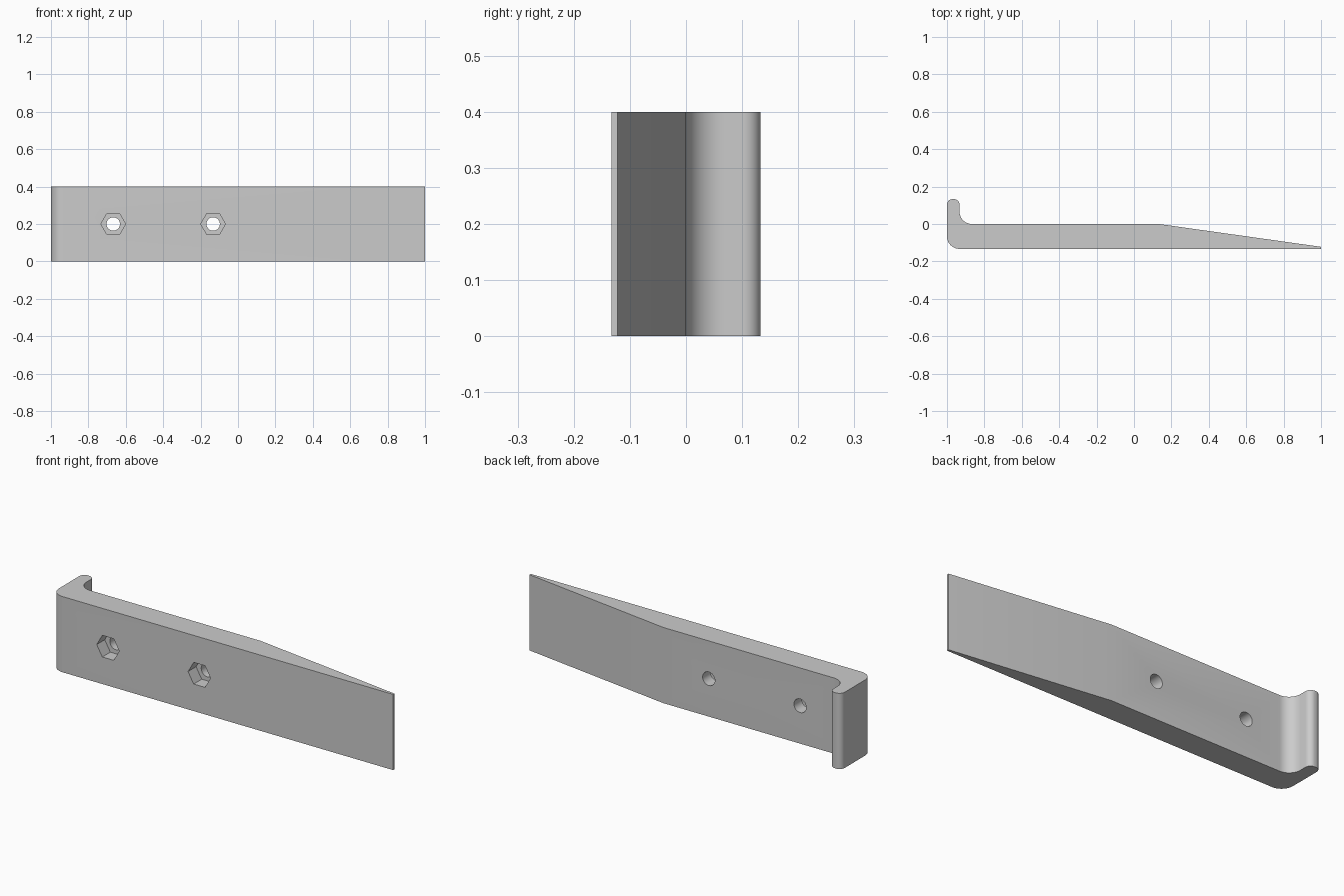
import bpy, bmesh
from math import cos, sin, pi, radians
from mathutils import Matrix

cube = bpy.data.objects.get("Cube")
if cube:
    bpy.data.objects.remove(cube, do_unlink=True)

HEIGHT = 0.4
grey = bpy.data.materials.new("plain grey")
grey.use_nodes = True
colour = (0.6, 0.6, 0.6, 1)
grey.diffuse_color = colour
grey.node_tree.nodes["Principled BSDF"].inputs["Base Color"].default_value = colour


def arc(cx, cy, r, start, end, steps=12):
    """Points of a rounded corner, angles in degrees."""
    angles = [radians(start + (end - start) * i / steps) for i in range(steps + 1)]
    return [(cx + r * cos(a), cy + r * sin(a)) for a in angles]


def make_object(name, bm):
    bmesh.ops.recalc_face_normals(bm, faces=bm.faces)
    mesh = bpy.data.meshes.new(name)
    bm.to_mesh(mesh)
    bm.free()
    mesh.materials.append(grey)
    obj = bpy.data.objects.new(name, mesh)
    bpy.context.collection.objects.link(obj)
    return obj


def bore(name, x, y0, y1, radius, sides, turn=0):
    """Prism along y used as a hidden cutter."""
    bm = bmesh.new()
    place = (Matrix.Translation((x, (y0 + y1) / 2, HEIGHT / 2))
             @ Matrix.Rotation(pi / 2, 4, 'X') @ Matrix.Rotation(turn, 4, 'Z'))
    bmesh.ops.create_cone(bm, cap_ends=True, segments=sides, radius1=radius,
                          radius2=radius, depth=y1 - y0, matrix=place)
    obj = make_object(name, bm)
    obj.hide_render = True
    obj.hide_set(True)
    return obj


# Hooked, tapering bar: plan outline extruded upward
tip = 0.03
outline = [(1, -0.133), (1, -0.122), (0.133, 0)]
outline += arc(-0.866, 0.067, 0.067, 270, 180)
outline += arc(-0.933 - tip, 0.133 - tip, tip, 0, 90)
outline += arc(-1 + tip, 0.133 - tip, tip, 90, 180)
outline += arc(-0.933, -0.066, 0.067, 180, 270)
bm = bmesh.new()
base = bm.faces.new([bm.verts.new((x, y, 0)) for x, y in outline])
top = bmesh.ops.extrude_face_region(bm, geom=[base])
bmesh.ops.translate(bm, vec=(0, 0, HEIGHT),
                    verts=[v for v in top["geom"] if isinstance(v, bmesh.types.BMVert)])
bar = make_object("hooked_bar", bm)

# Two bolt holes, each with a hexagonal nut pocket in the front
for i, x in enumerate((-0.667, -0.133), 1):
    cutters = (bore(f"nut_pocket_cutter_{i}", x, -0.2, -0.066, 0.066, 6, pi / 2 + pi / 3),
               bore(f"bolt_hole_cutter_{i}", x, -0.1, 0.1, 0.036, 32))
    for cutter in cutters:
        cut = bar.modifiers.new(cutter.name, 'BOOLEAN')
        cut.operation = 'DIFFERENCE'
        cut.solver = 'EXACT'
        cut.object = cutter

# Apply the cuts, then smooth the rounded parts only
bpy.context.view_layer.objects.active = bar
bar.select_set(True)
for name in [m.name for m in bar.modifiers]:
    bpy.ops.object.modifier_apply(modifier=name)
bpy.ops.object.shade_smooth_by_angle(angle=radians(30))
for obj in list(bpy.data.objects):
    if "_cutter_" in obj.name:
        bpy.data.objects.remove(obj, do_unlink=True)
